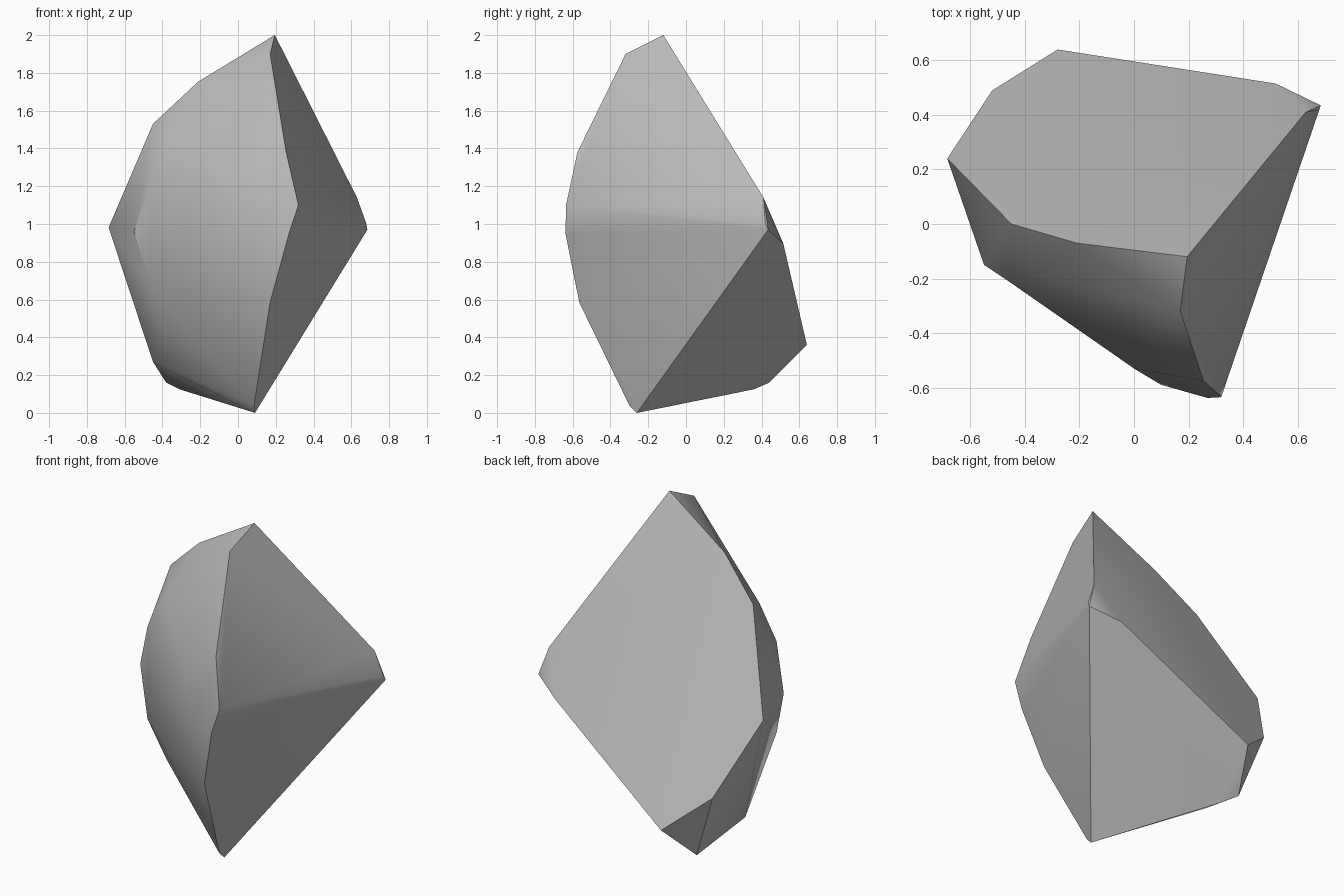
import bpy, bmesh, math

cube = bpy.data.objects.get("Cube")
if cube:
    bpy.data.objects.remove(cube, do_unlink=True)

# Stone colour
stone = bpy.data.materials.new("stone_grey")
stone.use_nodes = True
colour = (0.5, 0.5, 0.5, 1)
stone.diffuse_color = colour
stone.node_tree.nodes["Principled BSDF"].inputs["Base Color"].default_value = colour

# Corners of the broad sloping cut: heights follow from its plane
def slope(x, y):
    return (x, y, 0.37 * x - 1.927 * y + 1.697)

corners = [slope(x, y) for x, y in (
    (0.195, -0.12), (-0.21, -0.07), (-0.45, 0), (-0.685, 0.24),
    (-0.52, 0.49), (-0.28, 0.64), (0.52, 0.515), (0.63, 0.41))]

# Corners of the two side cuts and the underside cut
corners += [(0.68, 0.42, 1.0), (0.685, 0.435, 0.97),
            (0.32, -0.635, 1.1), (0.255, -0.575, 1.38), (0.17, -0.32, 1.9),
            (0.27, -0.638, 0.95), (0.17, -0.565, 0.585),
            (0.09, -0.26, 0), (0.085, -0.3, 0.04),
            (-0.31, 0.36, 0.125), (-0.38, 0.44, 0.16)]

# Rounded outer bulge
corners += [(-0.55, -0.15, 0.96), (-0.46, -0.21, 1.23), (-0.46, -0.21, 0.675),
            (-0.36, -0.19, 1.44), (-0.45, 0.075, 0.27), (-0.39, -0.13, 0.42),
            (0.1, -0.59, 0.95), (0, -0.53, 1.25), (-0.17, -0.37, 0.6)]

# Wrap the corners in one convex chunk
bm = bmesh.new()
for c in corners:
    bm.verts.new(c)
hull = bmesh.ops.convex_hull(bm, input=bm.verts[:])
loose = [v for v in bm.verts if not v.link_faces]
bmesh.ops.delete(bm, geom=loose, context='VERTS')
bmesh.ops.dissolve_limit(bm, angle_limit=math.radians(4),
                         verts=bm.verts[:], edges=bm.edges[:])
bmesh.ops.recalc_face_normals(bm, faces=bm.faces[:])

mesh = bpy.data.meshes.new("rock_chunk")
bm.to_mesh(mesh)
bm.free()
mesh.materials.append(stone)
rock = bpy.data.objects.new("rock_chunk", mesh)
bpy.context.collection.objects.link(rock)

# Smooth bulge, crisp cuts
bpy.ops.object.select_all(action='DESELECT')
rock.select_set(True)
bpy.context.view_layer.objects.active = rock
bpy.ops.object.shade_smooth_by_angle(angle=math.radians(32))
